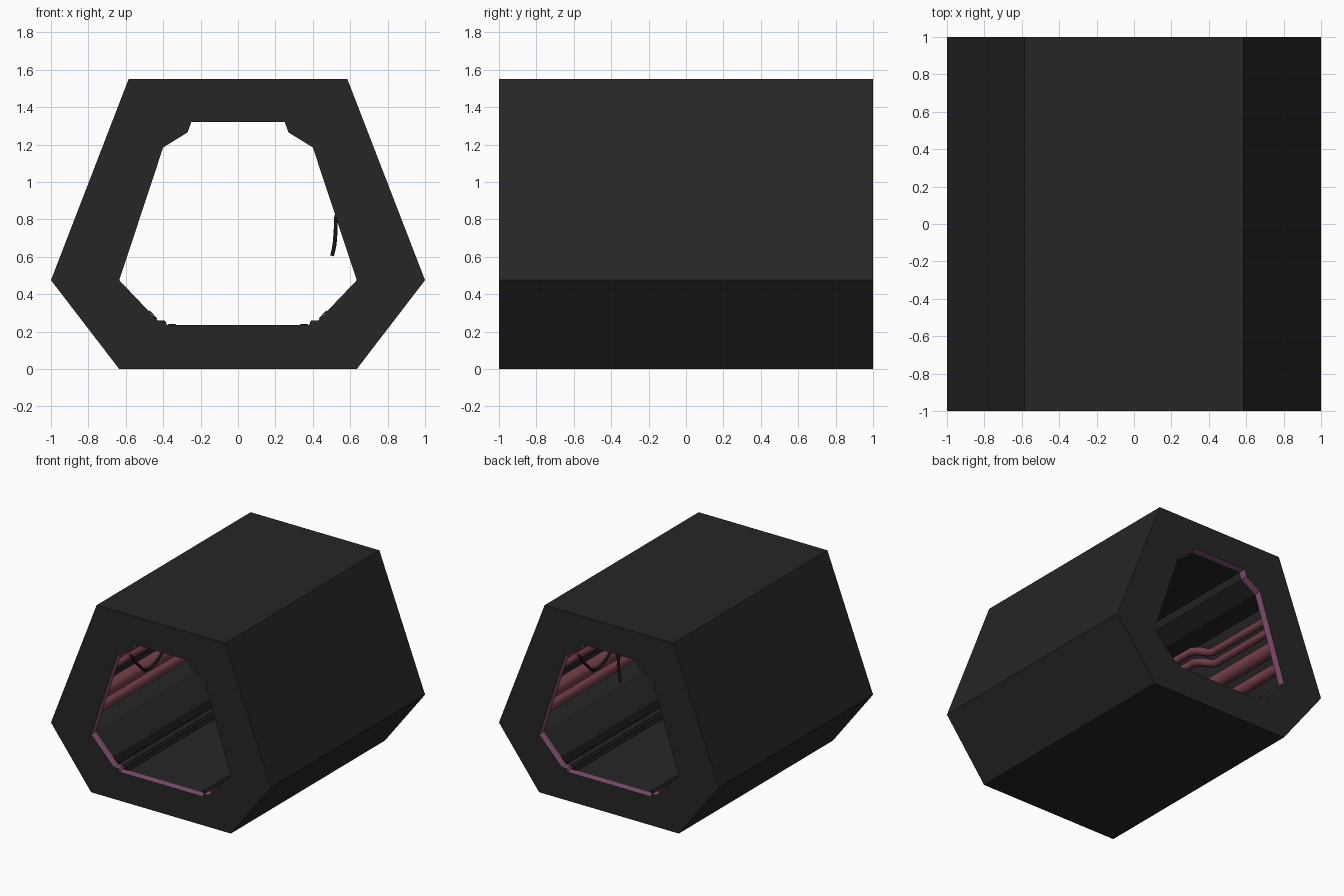
import bpy, bmesh
from mathutils import Vector

if "Cube" in bpy.data.objects:
    bpy.data.objects.remove(bpy.data.objects["Cube"])


def material(name, rgb):
    m = bpy.data.materials.new(name)
    m.diffuse_color = (*rgb, 1)
    m.use_nodes = True
    m.node_tree.nodes["Principled BSDF"].inputs["Base Color"].default_value = m.diffuse_color
    return m


DARK = material("dark grey hull", (0.019, 0.019, 0.019))
PINK = material("dusty purple trim", (0.23, 0.085, 0.17))
RED = material("dull red pipe", (0.18, 0.052, 0.07))
BLACK = material("black rubber", (0.008, 0.008, 0.008))


def mirrored(half):
    """Closed outline from right-half points listed bottom to top."""
    return half + [(-x, z) for x, z in reversed(half)]


# Half profiles: hull outline, doorway rim, and tunnel with side recess
OUTER = mirrored([(0.635, 0), (1, 0.475), (0.585, 1.55)])
RIM = mirrored([(0.38, 0.235), (0.39, 0.26), (0.43, 0.26), (0.635, 0.475),
                (0.615, 0.535), (0.42, 1.125), (0.40, 1.185),
                (0.27, 1.265), (0.25, 1.32)])
TUNNEL = mirrored([(0.38, 0.235), (0.39, 0.26), (0.43, 0.26), (0.635, 0.475),
                   (0.765, 0.535), (0.55, 1.16), (0.40, 1.185),
                   (0.27, 1.265), (0.25, 1.32)])
TRIM = 0.06


# Hull: outer skin, trimmed doorways and recessed tunnel in one mesh
def build_hull():
    bm = bmesh.new()

    def loop(profile, y):
        return [bm.verts.new((x, y, z)) for x, z in profile]

    def skin(a, b, mat):
        n = len(a)
        for i in range(n):
            j = (i + 1) % n
            bm.faces.new((a[i], a[j], b[j], b[i])).material_index = mat

    outer = [loop(OUTER, y) for y in (-1, 1)]
    skin(*outer, 0)
    inner = [loop(RIM, -1), loop(RIM, -1 + TRIM), loop(TUNNEL, -1 + TRIM),
             loop(TUNNEL, 1 - TRIM), loop(RIM, 1 - TRIM), loop(RIM, 1)]
    for k, mat in enumerate((1, 0, 0, 0, 1)):
        skin(inner[k], inner[k + 1], mat)
    for o, i in ((outer[0], inner[0]), (outer[1], inner[-1])):
        edges = [bm.edges.get((r[k], r[(k + 1) % len(r)]))
                 for r in (o, i) for k in range(len(r))]
        bmesh.ops.triangle_fill(bm, edges=edges, use_beauty=True)
    # Weld the flush parts of rim and tunnel
    bmesh.ops.remove_doubles(bm, verts=bm.verts, dist=0.0005)
    bmesh.ops.recalc_face_normals(bm, faces=bm.faces)
    me = bpy.data.meshes.new("corridor_hull")
    bm.to_mesh(me)
    bm.free()
    me.materials.append(DARK)
    me.materials.append(PINK)
    ob = bpy.data.objects.new("corridor_hull", me)
    bpy.context.collection.objects.link(ob)


def tube(name, pts, r, mat, smooth=False):
    cu = bpy.data.curves.new(name, 'CURVE')
    cu.dimensions = '3D'
    cu.bevel_depth = r
    cu.bevel_resolution = 3
    cu.use_fill_caps = True
    if smooth:
        sp = cu.splines.new('BEZIER')
        sp.bezier_points.add(len(pts) - 1)
        for p, co in zip(sp.bezier_points, pts):
            p.co = co
            p.handle_left_type = p.handle_right_type = 'AUTO'
        cu.resolution_u = 6
    else:
        sp = cu.splines.new('POLY')
        sp.points.add(len(pts) - 1)
        for p, co in zip(sp.points, pts):
            p.co = (*co, 1)
    cu.materials.append(mat)
    ob = bpy.data.objects.new(name, cu)
    bpy.context.collection.objects.link(ob)


def on_wall(side, y, z, depth=0.075):
    """Point behind the line of the side wall at a given height."""
    return Vector((side * (0.635 - (z - 0.475) * 0.331 + depth), y, z))


def strip(name, side, a, b):
    """Thin plate along the tunnel between two section points."""
    pts = [a, b, (b[0] - 0.003, b[1] + 0.005), (a[0] - 0.003, a[1] + 0.005)]
    y = 1 - TRIM
    verts = [(side * x, s * y, z) for s in (-1, 1) for x, z in pts]
    faces = [(0, 1, 2, 3), (7, 6, 5, 4)]
    faces += [(i, i + 4, (i + 1) % 4 + 4, (i + 1) % 4) for i in range(4)]
    me = bpy.data.meshes.new(name)
    me.from_pydata(verts, [], faces)
    bm = bmesh.new()
    bm.from_mesh(me)
    bmesh.ops.recalc_face_normals(bm, faces=bm.faces)
    bm.to_mesh(me)
    bm.free()
    me.materials.append(BLACK)
    bpy.context.collection.objects.link(bpy.data.objects.new(name, me))


build_hull()
END = 1 - TRIM
for side, label in ((-1, "left"), (1, "right")):
    # Straight pipes in the side recess
    for n, (z, r) in enumerate(((0.65, 0.045), (0.80, 0.058))):
        tube(f"{label}_straight_pipe_{n}",
             [on_wall(side, -END, z), on_wall(side, END, z)], r, RED)
    # Pair of thinner pipes that step up together
    for n, z in enumerate((0.93, 1.015)):
        d = -side
        path = ((-END, z + 0.09), (0.08, z + 0.09), (0.14, z + 0.07),
                (0.24, z + 0.02), (0.30, z), (END, z))
        tube(f"{label}_stepped_pipe_{n}",
             [on_wall(side, d * y, h) for y, h in path], 0.032, RED)
    # Dark drooping cable inside the recess
    tube(f"{label}_slack_cable",
         [on_wall(side, side * y, z, 0.018) for y, z in
          ((0.75, 1.08), (0.55, 0.90), (0.36, 0.80), (0.22, 0.92), (0.1, 1.1))],
         0.011, BLACK, True)
    # Black seams beside the floor kerb
    strip(f"{label}_wall_seam", side, (0.435, 0.266), (0.475, 0.308))
    strip(f"{label}_floor_seam", side, (0.335, 0.235), (0.375, 0.235))

# Torn cable hanging out of the right wall
tube("hanging_cable", [(0.58, 0.13, 0.90), (0.53, 0.13, 0.83), (0.522, 0.13, 0.74),
                       (0.515, 0.13, 0.66), (0.503, 0.13, 0.605)], 0.011, BLACK, True)
